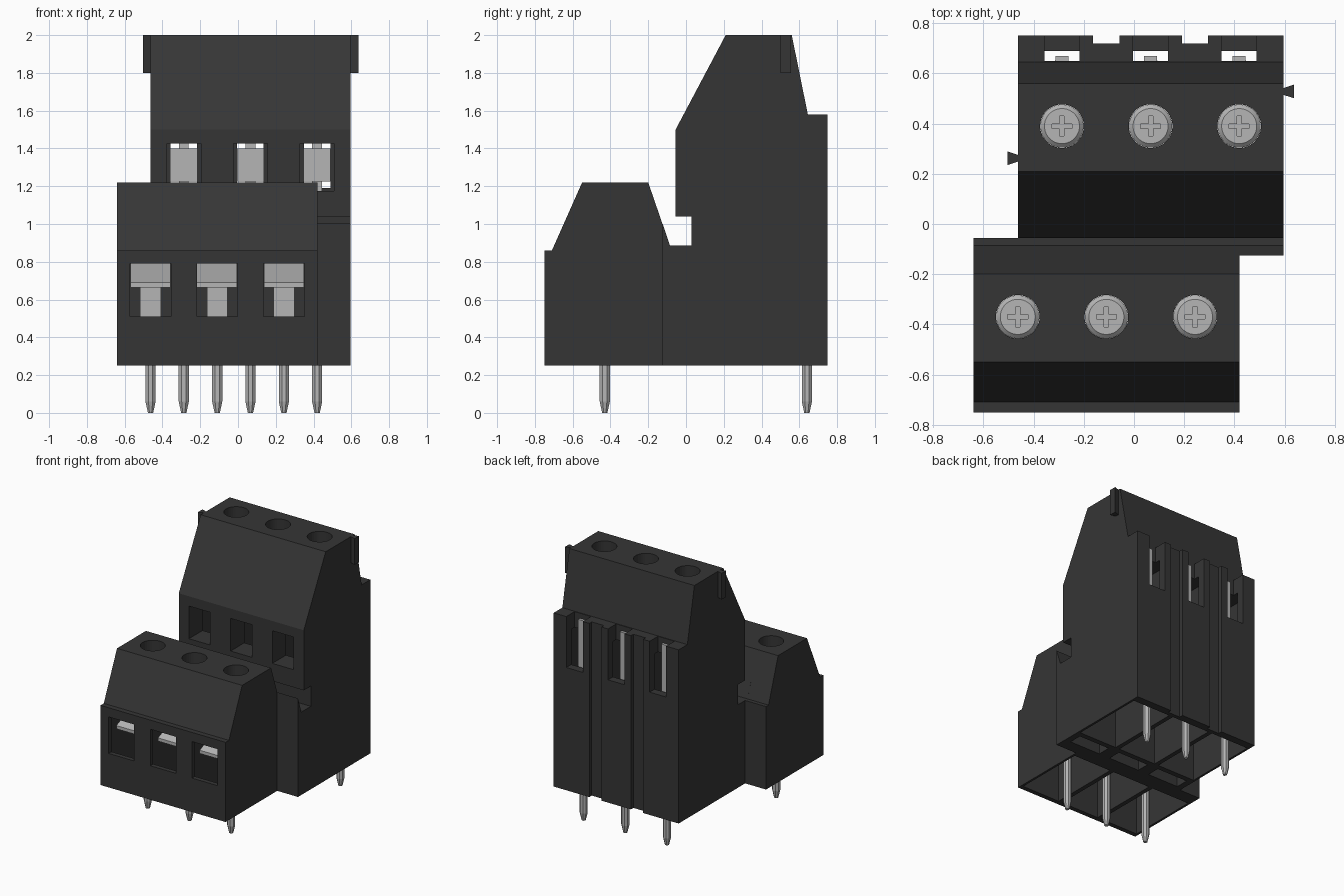
import bpy, bmesh, math
from mathutils import Matrix

if "Cube" in bpy.data.objects:
    bpy.data.objects.remove(bpy.data.objects["Cube"])


def material(name, rgb, rough):
    m = bpy.data.materials.new(name)
    m.use_nodes = True
    m.diffuse_color = (*rgb, 1)
    b = m.node_tree.nodes["Principled BSDF"]
    b.inputs["Base Color"].default_value = (*rgb, 1)
    b.inputs["Roughness"].default_value = rough
    return m


PLASTIC = material("dark grey plastic", (0.036, 0.036, 0.036), 0.6)
METAL = material("light grey metal", (0.46, 0.46, 0.46), 0.5)


def finish(name, bm, mat):
    bmesh.ops.recalc_face_normals(bm, faces=bm.faces)
    me = bpy.data.meshes.new(name)
    bm.to_mesh(me)
    bm.free()
    me.materials.append(mat)
    ob = bpy.data.objects.new(name, me)
    bpy.context.collection.objects.link(ob)
    return ob


def box(bm, x0, x1, y0, y1, z0, z1):
    m = Matrix.Translation(((x0 + x1) / 2, (y0 + y1) / 2, (z0 + z1) / 2))
    m = m @ Matrix.Diagonal((x1 - x0, y1 - y0, z1 - z0, 1))
    bmesh.ops.create_cube(bm, size=1, matrix=m)


def cone(bm, x, y, z0, z1, r0, r1, n=32):
    bmesh.ops.create_cone(bm, cap_ends=True, segments=n, radius1=r0, radius2=r1, depth=z1 - z0,
                          matrix=Matrix.Translation((x, y, (z0 + z1) / 2)) @ Matrix.Rotation(math.pi / n, 4, 'Z'))


def prism(bm, points, offset):
    """Extrude a polygon along an offset vector."""
    f = bm.faces.new([bm.verts.new(p) for p in points])
    r = bmesh.ops.extrude_face_region(bm, geom=[f])
    bmesh.ops.translate(bm, vec=offset,
                        verts=[v for v in r["geom"] if isinstance(v, bmesh.types.BMVert)])


def carve(ob, *cutters):
    """Subtract cutter meshes, bake the result and remove the cutters."""
    obs = []
    for bm in cutters:
        c = finish("cutter", bm, ob.data.materials[0])
        c.hide_render = True
        mod = ob.modifiers.new("cut", 'BOOLEAN')
        mod.operation, mod.solver, mod.object = 'DIFFERENCE', 'EXACT', c
        obs.append(c)
    dg = bpy.context.evaluated_depsgraph_get()
    me = bpy.data.meshes.new_from_object(ob.evaluated_get(dg))
    ob.modifiers.clear()
    ob.data = me
    for c in obs:
        bpy.data.objects.remove(c)


def smooth(ob):
    bpy.ops.object.select_all(action='DESELECT')
    ob.select_set(True)
    bpy.context.view_layer.objects.active = ob
    bpy.ops.object.shade_smooth_by_angle(angle=math.radians(35))


PITCH = 0.353
LOWER = [-0.463 + PITCH * i for i in range(3)]
UPPER = [-0.287 + PITCH * i for i in range(3)]


def body(name, x0, x1, profile):
    bm = bmesh.new()
    prism(bm, [(x0, y, z) for y, z in profile], (x1 - x0, 0, 0))
    return finish(name, bm, PLASTIC)


# Lower front housing
lower = body("lower_housing", -0.64, 0.42, [
    (-0.75, 0.25), (-0.75, 0.86), (-0.71, 0.86), (-0.55, 1.22),
    (-0.20, 1.22), (-0.085, 0.885), (-0.055, 0.885), (-0.055, 0.25)])
cells, ports, shafts = bmesh.new(), bmesh.new(), bmesh.new()
for x in LOWER:
    box(cells, x - 0.16, x + 0.16, -0.715, -0.16, 0.2, 0.83)
    box(ports, x - 0.108, x + 0.108, -0.8, -0.68, 0.51, 0.79)
    cone(shafts, x, -0.37, 0.8, 1.3, 0.087, 0.087)
carve(lower, cells, ports, shafts)

# Tall rear housing
upper = body("upper_housing", -0.463, 0.596, [
    (-0.125, 0.25), (-0.125, 1.005), (-0.085, 0.885), (0.03, 0.885), (0.03, 1.04),
    (-0.055, 1.04), (-0.055, 1.50), (0.21, 2.0), (0.56, 2.0), (0.645, 1.58),
    (0.75, 1.58), (0.75, 0.25)])
cells, ports, shafts, slots, gaps, grooves = [bmesh.new() for _ in range(6)]
for x in UPPER:
    box(cells, x - 0.16, x + 0.16, 0.11, 0.69, 0.2, 1.46)
    box(ports, x - 0.09, x + 0.09, -0.1, 0.15, 1.175, 1.425)
    cone(shafts, x, 0.39, 1.42, 2.1, 0.087, 0.087)
    box(slots, x - 0.07, x + 0.07, 0.65, 0.8, 1.19, 1.7)
    box(gaps, x - 0.13, x + 0.13, -0.03, 0.07, 0.2, 0.6)
for x in (UPPER[0] + PITCH / 2, UPPER[1] + PITCH / 2):
    box(grooves, x - 0.052, x + 0.052, 0.72, 0.8, 0.2, 1.7)
carve(upper, cells, ports, shafts, slots, gaps, grooves)

# Dovetail keys on both sides of the tall housing
for name, x, s, y in (("left_key", 0.594, 1, 0.528), ("right_key", -0.461, -1, 0.262)):
    bm = bmesh.new()
    prism(bm, [(x, y - 0.013, 1.8), (x + s * 0.043, y - 0.027, 1.8),
               (x + s * 0.043, y + 0.027, 1.8), (x, y + 0.013, 1.8)], (0, 0, 0.2))
    finish(name, bm, PLASTIC)


def screw(name, x, y, top):
    bm = bmesh.new()
    cone(bm, x, y, top - 0.12, top - 0.015, 0.086, 0.086)
    cone(bm, x, y, top - 0.015, top, 0.086, 0.07)
    bmesh.ops.remove_doubles(bm, verts=bm.verts, dist=0.0005)
    # drop the inner discs between the two stacked sections
    inner = [f for f in bm.faces if len(f.verts) > 4 and abs(f.calc_center_median().z - top + 0.015) < 0.001]
    bmesh.ops.delete(bm, geom=inner, context='FACES_ONLY')
    ob = finish(name, bm, METAL)
    a, b = bmesh.new(), bmesh.new()
    box(a, x - 0.04, x + 0.04, y - 0.009, y + 0.009, top - 0.02, top + 0.05)
    box(b, x - 0.009, x + 0.009, y - 0.04, y + 0.04, top - 0.02, top + 0.05)
    carve(ob, a, b)
    smooth(ob)


def pin(name, x, y, top):
    bm = bmesh.new()
    cone(bm, x, y, 0.06, top, 0.029, 0.029, 8)
    cone(bm, x, y, 0.0, 0.06, 0.015, 0.029, 8)
    finish(name, bm, METAL)


for i in range(3):
    # Front row: screw, pin, sloping wire guard and its stem
    x = LOWER[i]
    screw(f"lower_screw_{i + 1}", x, -0.37, 1.02)
    pin(f"front_pin_{i + 1}", x, -0.43, 0.5)
    bm = bmesh.new()
    prism(bm, [(x - 0.106, -0.66, 0.665), (x - 0.106, -0.66, 0.69),
               (x - 0.106, -0.40, 0.80), (x - 0.106, -0.40, 0.775)], (0.212, 0, 0))
    box(bm, x - 0.055, x + 0.055, -0.445, -0.415, 0.45, 0.77)
    finish(f"lower_clamp_{i + 1}", bm, METAL)

    # Rear row: screw, pin with flat tail and wire clamp
    x = UPPER[i]
    screw(f"upper_screw_{i + 1}", x, 0.39, 1.75)
    pin(f"rear_pin_{i + 1}", x, 0.64, 0.5)
    bm = bmesh.new()
    box(bm, x - 0.026, x + 0.026, 0.635, 0.67, 0.45, 1.54)
    box(bm, x - 0.072, x + 0.072, 0.33, 0.36, 1.225, 1.40)
    finish(f"upper_clamp_{i + 1}", bm, METAL)
